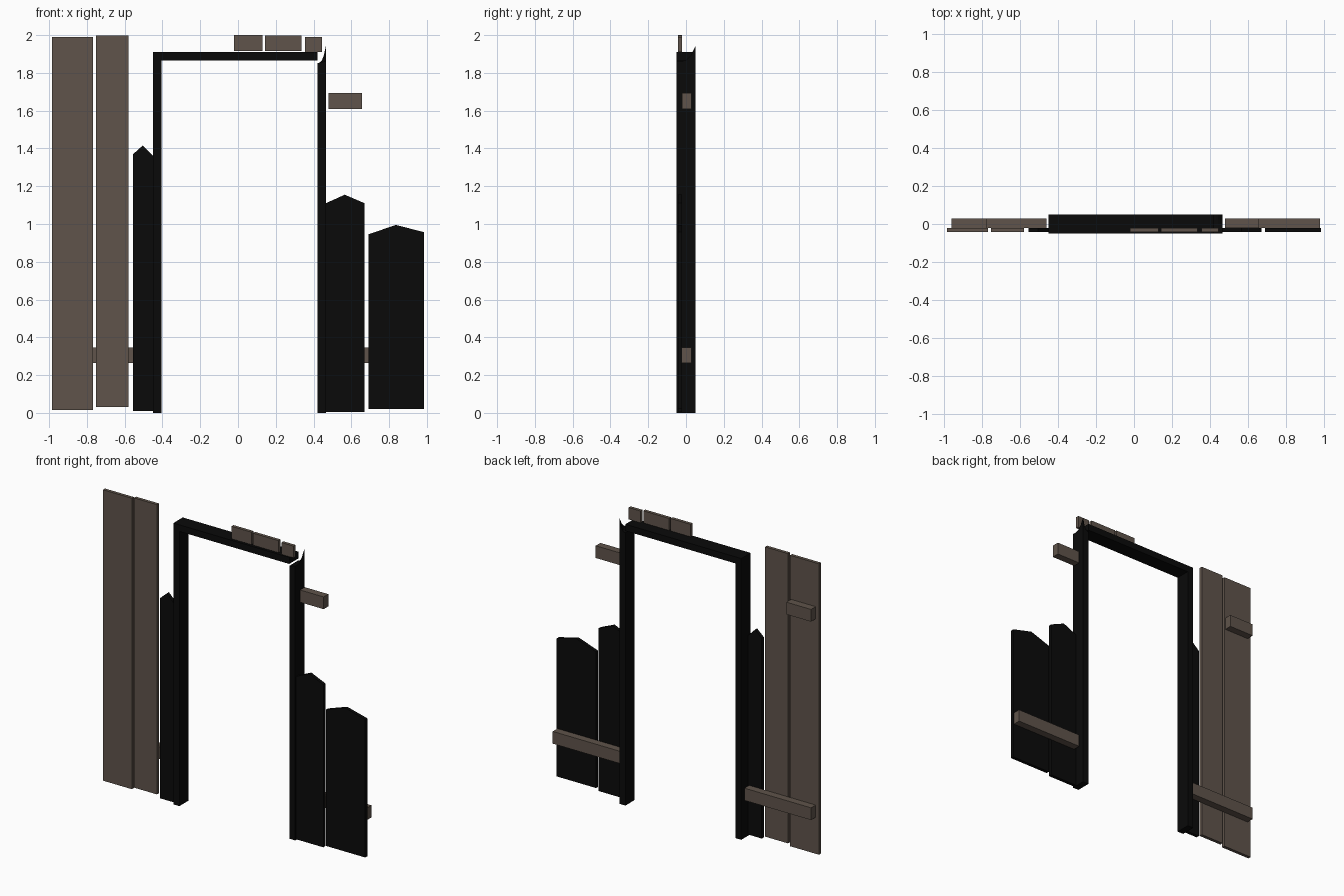
import bpy
import bmesh

cube = bpy.data.objects.get("Cube")
if cube:
    bpy.data.objects.remove(cube, do_unlink=True)


def make_material(name, color):
    mat = bpy.data.materials.new(name)
    mat.use_nodes = True
    mat.diffuse_color = color
    bsdf = next(n for n in mat.node_tree.nodes if n.type == 'BSDF_PRINCIPLED')
    bsdf.inputs["Base Color"].default_value = color
    bsdf.inputs["Roughness"].default_value = 0.9
    return mat


brown = make_material("weathered brown wood", (0.115, 0.088, 0.070, 1))
black = make_material("charred black wood", (0.003, 0.003, 0.003, 1))


def prism(name, profile, y0, y1, mat):
    """Extrude an x-z outline from y0 to y1."""
    bm = bmesh.new()
    face = bm.faces.new([bm.verts.new((x, y0, z)) for x, z in profile])
    ext = bmesh.ops.extrude_face_region(bm, geom=[face])
    moved = [v for v in ext["geom"] if isinstance(v, bmesh.types.BMVert)]
    bmesh.ops.translate(bm, verts=moved, vec=(0, y1 - y0, 0))
    bmesh.ops.recalc_face_normals(bm, faces=bm.faces[:])
    mesh = bpy.data.meshes.new(name)
    bm.to_mesh(mesh)
    bm.free()
    mesh.materials.append(mat)
    obj = bpy.data.objects.new(name, mesh)
    bpy.context.collection.objects.link(obj)
    return obj


def box(name, x0, x1, z0, z1, y0, y1, mat):
    return prism(name, [(x0, z0), (x1, z0), (x1, z1), (x0, z1)], y0, y1, mat)


FRONT, BACK = -0.042, -0.02   # plank layer
DEPTH = 0.05                  # half depth of the door frame

# Whole planks and the short stubs above the lintel
for name, x0, x1, z0, z1 in [
    ("outer_plank", -0.985, -0.768, 0.015, 1.99),
    ("inner_plank", -0.752, -0.58, 0.03, 1.997),
    ("lintel_stub_right", -0.02, 0.13, 1.915, 2.0),
    ("lintel_stub_middle", 0.142, 0.335, 1.915, 1.997),
    ("lintel_stub_left", 0.355, 0.445, 1.91, 1.99),
]:
    box(name, x0, x1, z0, z1, FRONT, BACK, brown)

# Burnt planks with pointed tops
for name, x0, xm, x1, z0, left, peak, right in [
    ("burnt_plank_right", -0.555, -0.505, -0.45, 0.01, 1.37, 1.415, 1.36),
    ("burnt_plank_inner", 0.465, 0.565, 0.67, 0.005, 1.11, 1.155, 1.11),
    ("burnt_plank_outer", 0.69, 0.835, 0.985, 0.02, 0.945, 0.995, 0.957),
]:
    outline = [(x0, z0), (x1, z0), (x1, right), (xm, peak), (x0, left)]
    prism(name, outline, FRONT, BACK, black)

# Rails behind the planks
for name, x0, x1, z0 in [
    ("lower_rail_right", -0.96, -0.46, 0.263),
    ("upper_rail_right", -0.96, -0.775, 1.61),
    ("lower_rail_left", 0.48, 0.98, 0.263),
    ("upper_rail_left", 0.48, 0.657, 1.61),
]:
    box(name, x0, x1, z0, z0 + 0.083, BACK, 0.03, brown)

# Door frame: post and lintel in one piece
prism("door_frame", [(-0.45, 0), (-0.405, 0), (-0.405, 1.865), (0.42, 1.865),
                     (0.42, 1.91), (-0.45, 1.91)], -DEPTH, DEPTH, black)

# Broken post: subdivided top that rises to a splinter at the outer back corner
bm = bmesh.new()
nx, ny = 4, 4
bmesh.ops.create_grid(bm, x_segments=nx, y_segments=ny, size=0.5)
bottom = bm.faces[:]
ext = bmesh.ops.extrude_face_region(bm, geom=bottom)
top = {v for v in ext["geom"] if isinstance(v, bmesh.types.BMVert)}
for v in bm.verts:
    u, w = v.co.x + 0.5, v.co.y + 0.5
    z = 1.852 + 0.01 * u * (1 - w) + 0.09 * u ** 3 * w ** 3 if v in top else 0
    v.co = (0.42 + 0.045 * u, (2 * w - 1) * DEPTH, z)
bmesh.ops.recalc_face_normals(bm, faces=bm.faces[:])
mesh = bpy.data.meshes.new("broken_post")
bm.to_mesh(mesh)
bm.free()
mesh.materials.append(black)
bpy.context.collection.objects.link(bpy.data.objects.new("broken_post", mesh))
